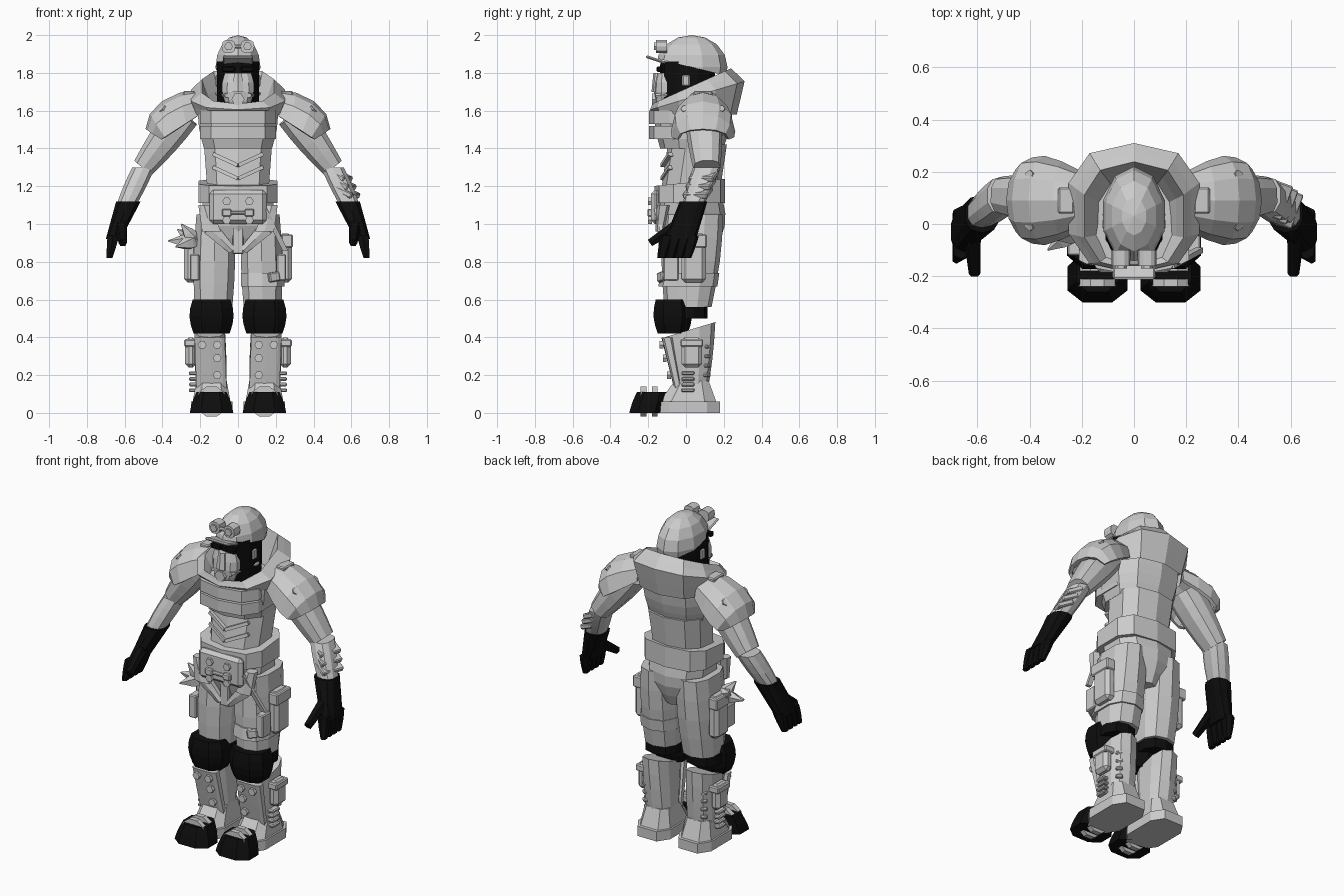
import bpy, bmesh, math
from mathutils import Vector, Matrix, Euler

start_cube = bpy.data.objects.get("Cube")
if start_cube:
    bpy.data.objects.remove(start_cube, do_unlink=True)


def material(name, value):
    mat = bpy.data.materials.new(name)
    mat.use_nodes = True
    colour = (value, value, value, 1)
    mat.diffuse_color = colour
    mat.node_tree.nodes["Principled BSDF"].inputs["Base Color"].default_value = colour
    return mat


GREY = material("light grey armour", .6)
BLACK = material("black rubber", .004)


def finish(name, bm, mat, side):
    """Mirror for the right side, fix normals and link the object."""
    for vert in bm.verts:
        vert.co.x *= side
    bmesh.ops.recalc_face_normals(bm, faces=bm.faces)
    mesh = bpy.data.meshes.new(name)
    bm.to_mesh(mesh)
    bm.free()
    mesh.materials.append(mat)
    obj = bpy.data.objects.new(name, mesh)
    bpy.context.collection.objects.link(obj)
    return obj


def skin(name, rings, mat, side, closed=True, caps=True):
    """Bridge rings of points, optionally closed around and capped."""
    bm = bmesh.new()
    rows = [[bm.verts.new(point) for point in ring] for ring in rings]
    count = len(rows[0])
    for lower, upper in zip(rows, rows[1:]):
        for i in range(count if closed else count - 1):
            j = (i + 1) % count
            bm.faces.new((lower[i], lower[j], upper[j], upper[i]))
    if caps:
        bm.faces.new(rows[0])
        bm.faces.new(rows[-1])
    return finish(name, bm, mat, side)


def rounded(angle, sides, square):
    """Point of a rounded polygon; a smaller square power is boxier."""
    fit = math.cos(math.pi / sides) ** square
    return [math.copysign(abs(value) ** square, value) / fit
            for value in (math.cos(angle), math.sin(angle))]


def limb(name, start, end, size, end_size=None, bulge=0, slope=(0, 0), mat=GREY,
         side=1, sides=10, square=.8, steps=4, caps=True):
    """Tapered solid between two points, swelling midway; upright ones get level rings."""
    start, end = Vector(start), Vector(end)
    size, end_size = Vector(size), Vector(end_size or size)
    axis = (end - start).normalized()
    across, depth = Vector((1, 0, 0)), Vector((0, 1, 0))
    if abs(axis.z) < .8:
        across = axis.cross(across if abs(axis.y) > .8 else depth).normalized()
        depth = axis.cross(across)
    rings = []
    for step in range(steps + 1):
        t = step / steps
        half = size.lerp(end_size, t) * (1 + bulge * math.sin(math.pi * t))
        tilt = slope[0] + (slope[1] - slope[0]) * t
        ring = []
        for i in range(sides):
            c, s = rounded((i + .5) * math.tau / sides, sides, square)
            offset = across * c * half.x + depth * s * half.y
            offset.z += tilt * offset.y
            ring.append(start.lerp(end, t) + offset)
        rings.append(ring)
    return skin(name, rings, mat, side, caps=caps)


def bolt(name, centre, direction, radius=.02, mat=GREY, side=1):
    tip = Vector(centre) + Vector(direction).normalized() * radius
    limb(name, centre, tip, (radius, radius), mat=mat, side=side, sides=6, square=1, steps=1)


def box(name, centre, size, mat=GREY, side=1, tilt=(0, 0, 0), bevel=.006):
    bm = bmesh.new()
    turn = Euler([math.radians(angle) for angle in tilt]).to_matrix().to_4x4()
    place = Matrix.Translation(centre) @ turn @ Matrix.Diagonal((*size, 1))
    bmesh.ops.create_cube(bm, size=1, matrix=place)
    chamfer = finish(name, bm, mat, side).modifiers.new("chamfer", "BEVEL")
    chamfer.width, chamfer.segments = bevel, 1


def dome(name, centre, size, cut):
    """Faceted ellipsoid with everything under a tilted cut removed."""
    bm = bmesh.new()
    place = Matrix.Translation(centre) @ Matrix.Diagonal((*size, 1))
    bmesh.ops.create_uvsphere(bm, u_segments=10, v_segments=8, radius=1, matrix=place)
    parts = bm.verts[:] + bm.edges[:] + bm.faces[:]
    bmesh.ops.bisect_plane(bm, geom=parts, plane_co=centre, plane_no=cut, clear_inner=True)
    bmesh.ops.holes_fill(bm, edges=[edge for edge in bm.edges if edge.is_boundary])
    finish(name, bm, GREY, side=1)


def shoulder_pad(name, side):
    """Arched shell whose crest follows a quarter turn out and down."""
    rings = []
    for step in range(5):
        turn = math.pi / 8 * step
        out, down = math.sin(turn), math.cos(turn)
        crest = Vector((.2 + .28 * out, .09, 1.5 + .2 * down))
        hem = Vector((.2 + .2 * out, .09, 1.58 - .13 * out))
        half_depth = .1 + .03 * out + .04 * math.sin(turn * 2)
        ring = []
        for i in range(7):
            angle = math.pi * i / 6
            point = hem.lerp(crest, abs(math.sin(angle)) ** .8)
            point.y += half_depth * math.cos(angle)
            ring.append(point)
        rings.append(ring)
    pad = skin(name, rings, GREY, side, closed=False, caps=False)
    shell = pad.modifiers.new("thickness", "SOLIDIFY")
    shell.thickness, shell.offset = .02, 0


# Torso and standing collar
limb("abdomen", start=(0, .02, 1.15), end=(0, .06, 1.42), size=(.16, .15), end_size=(.18, .15))
limb("chest", start=(0, .03, 1.4), end=(0, .04, 1.62), size=(.18, .16), end_size=(.21, .2), bulge=.06)
for z in (1.45, 1.53):
    limb("chest_band", start=(0, 0, z), end=(0, 0, z + .07), size=(.2, .19), square=.7, steps=2)
limb("collar_side", start=(0, .05, 1.58), end=(0, .06, 1.68), size=(.22, .21), end_size=(.25, .24),
     slope=(0, .3), steps=2, caps=False)
limb("collar_lip", start=(0, .06, 1.68), end=(0, .03, 1.73), size=(.25, .24), end_size=(.19, .2),
     slope=(.3, .45), steps=2, caps=False)
limb("collar_lining", start=(0, .03, 1.73), end=(0, .02, 1.6), size=(.19, .2), end_size=(.13, .15),
     slope=(.45, .1), steps=2, caps=False)

# Belt and pelvis
limb("belt", start=(0, .02, 1.11), end=(0, .02, 1.22), size=(.21, .18), slope=(0, .1), square=.65, steps=1)
box("belt_front_plate", centre=(0, -.16, 1.09), size=(.3, .05, .18), bevel=.02)
box("belt_clasp", centre=(0, -.19, 1.06), size=(.09, .02, .02))
limb("pelvis", start=(0, .03, .86), end=(0, .03, 1.12), size=(.07, .12), end_size=(.19, .16), bulge=.2)
box("crotch_plate", centre=(0, -.12, .92), size=(.06, .03, .16))

# Head, mask and helmet
limb("hood", start=(0, 0, 1.58), end=(0, .01, 1.86), size=(.11, .14), mat=BLACK)
limb("face_mask", start=(0, -.1, 1.6), end=(0, -.11, 1.8), size=(.05, .05), end_size=(.07, .04), bulge=.4)
limb("nose_guard", start=(0, -.16, 1.7), end=(0, -.15, 1.8), size=(.03, .02), end_size=(.02, .02), sides=6)
bolt("chin_filter", centre=(0, -.15, 1.66), direction=(0, -1, 0), radius=.03)
dome("helmet", centre=(0, .03, 1.83), size=(.125, .19, .17), cut=(0, .25, 1))
box("helmet_brim", centre=(0, -.16, 1.87), size=(.16, .11, .015), tilt=(-18, 0, 0))
box("goggle_bridge", centre=(0, -.15, 1.94), size=(.05, .02, .02))

for side, word in ((1, "left_"), (-1, "right_")):
    # Goggles, lenses and microphone boom
    limb(word + "goggle", start=(.05, -.1, 1.94), end=(.05, -.16, 1.94), size=(.035, .035), side=side, steps=1)
    bolt(word + "goggle_lens", centre=(.05, -.15, 1.94), direction=(0, -1, 0), side=side)
    box(word + "eye_lens", centre=(.05, -.14, 1.82), size=(.07, .03, .03), mat=BLACK, side=side)
    box(word + "cheek_clip", centre=(.11, 0, 1.76), size=(.02, .04, .06), side=side)
    limb(word + "boom", start=(.11, .04, 1.69), end=(.06, -.16, 1.68), size=(.01, .01), side=side, sides=6)

    # Abdomen ridges
    for z in (1.24, 1.31):
        limb(word + "abdomen_ridge", start=(0, -.12, z), end=(.13, -.08, z + .06),
             size=(.01, .015), side=side, sides=4)

    # Shoulder pad and fittings
    shoulder_pad(word + "shoulder_pad", side)
    for y in (0, .18):
        bolt(word + "shoulder_bolt", centre=(.39, y, 1.6), direction=(1, y * 4 - .4, 1), side=side)
    box(word + "shoulder_strap", centre=(.26, .09, 1.69), size=(.06, .1, .03), side=side)

    # Arm and glove
    shoulder, elbow, wrist = (.29, .09, 1.58), (.5, .11, 1.3), (.6, .03, 1.08)
    cuff, palm = (.58, .04, 1.12), Vector((.66, -.03, .92))
    limb(word + "upper_arm", shoulder, elbow, size=(.09, .09), end_size=(.06, .07), bulge=.1, side=side)
    limb(word + "forearm", elbow, wrist, size=(.06, .07), end_size=(.05, .05), bulge=.1, side=side)
    limb(word + "glove", cuff, palm, size=(.065, .07), end_size=(.04, .08), mat=BLACK, side=side)
    for i in range(4):
        knuckle = palm + Vector((0, i * .045 - .07, .02))
        limb(word + "finger", knuckle, knuckle + Vector((.02, -.03, -.12)), size=(.03, .03),
             end_size=(.015, .02), bulge=.1, mat=BLACK, side=side, sides=6)
    limb(word + "thumb", start=(.62, -.04, 1), end=(.61, -.19, .9), size=(.03, .03),
         end_size=(.02, .02), mat=BLACK, side=side, sides=6)

    # Belt fittings and hip guards
    for z in (1.02, 1.12):
        bolt(word + "belt_bolt", centre=(.06, -.18, z), direction=(0, -1, 0), side=side)
    box(word + "belt_buckle", centre=(.06, -.19, 1.06), size=(.05, .03, .04), side=side)
    limb(word + "hip_guard", start=(.18, -.12, 1.1), end=(.14, -.14, .96), size=(.03, .03),
         end_size=(.05, .02), side=side, sides=6)
    limb(word + "groin_guard", start=(.15, -.13, .98), end=(.03, -.12, .86), size=(.04, .02),
         end_size=(.02, .02), side=side, sides=6)

    # Thigh, pouches and knee
    limb(word + "thigh", start=(.13, .01, .56), end=(.12, .04, 1.05), size=(.1, .12),
         end_size=(.1, .15), bulge=.1, side=side)
    box(word + "thigh_pouch", centre=(.25, .04, .82), size=(.07, .13, .26), side=side, bevel=.02)
    box(word + "thigh_pouch_flap", centre=(.26, .04, .91), size=(.06, .14, .07), side=side)
    box(word + "thigh_pocket", centre=(.23, -.08, .77), size=(.05, .08, .14), side=side)
    limb(word + "knee_pad", start=(.14, -.07, .42), end=(.14, -.07, .6), size=(.095, .08),
         end_size=(.1, .09), bulge=.2, mat=BLACK, side=side, sides=8)
    limb(word + "knee_strap", start=(.14, 0, .5), end=(.14, 0, .56), size=(.1, .11), mat=BLACK, side=side)

    # Shin, front plate, pouch and ribs
    limb(word + "shin", start=(.14, .03, .1), end=(.15, .02, .44), size=(.08, .08),
         end_size=(.08, .13), slope=(0, .3), bulge=.05, side=side)
    limb(word + "shin_plate", start=(.14, -.04, .12), end=(.15, -.1, .4), size=(.08, .02),
         end_size=(.08, .03), square=.5, side=side)
    for x, z in ((.11, .36), (.19, .36), (.11, .2), (.11, .29)):
        bolt(word + "shin_bolt", centre=(x, -.03 - z / 4, z), direction=(0, -1, 0), side=side)
    box(word + "shin_pouch", centre=(.25, .03, .32), size=(.06, .11, .16), side=side, bevel=.02)
    box(word + "shin_pouch_flap", centre=(.25, .03, .37), size=(.07, .12, .04), side=side)
    for i in range(4):
        box(word + "ankle_rib", centre=(.23, .01, .12 + i * .03), size=(.06, .07, .02), side=side)
        box(word + "calf_rib", centre=(.2, .11, .2 + i * .05), size=(.04, .03, .02), side=side, tilt=(0, 0, -40))

    # Boot with black toe cap and arched straps
    limb(word + "boot_sole", start=(.14, .01, 0), end=(.14, .01, .06), size=(.11, .17),
         square=.6, side=side, sides=8, steps=1)
    limb(word + "boot_ankle", start=(.14, .01, .06), end=(.14, .03, .17), size=(.1, .15),
         end_size=(.08, .09), square=.6, side=side, sides=8, steps=1)
    limb(word + "toe_cap", start=(.14, -.21, 0), end=(.14, -.18, .11), size=(.115, .09),
         end_size=(.08, .08), bulge=.05, mat=BLACK, side=side, sides=8)
    for y in (-.24, -.18):
        limb(word + "toe_strap", start=(.14, y, .06), end=(.14, y + .03, .06), size=(.08, .08),
             side=side, square=1, steps=1)

# Left forearm guard
for t in (.2, .4, .6):
    centre = Vector(elbow).lerp(Vector(wrist), t) + Vector((.02, 0, 0))
    box("left_forearm_guard", centre, size=(.1, .14, .03), tilt=(0, 25, -20))

# Left thigh strap and holster strap
limb("left_thigh_strap", start=(.13, .01, .67), end=(.13, .02, .74), size=(.115, .15), steps=1)
box("left_strap_buckle", centre=(.19, -.13, .72), size=(.06, .03, .05), tilt=(0, -10, 25))
limb("left_holster_strap", start=(.14, -.16, 1.08), end=(.25, -.1, .86), size=(.015, .01), sides=4)

# Spiked charm on the right hip
for tip in ((-.3, -.06, 1), (-.37, -.03, .91), (-.33, -.1, .88), (-.32, .03, .97)):
    limb("right_hip_spike", start=(-.23, -.03, .91), end=tip, size=(.03, .03),
         end_size=(.003, .003), bulge=.6, sides=5)
